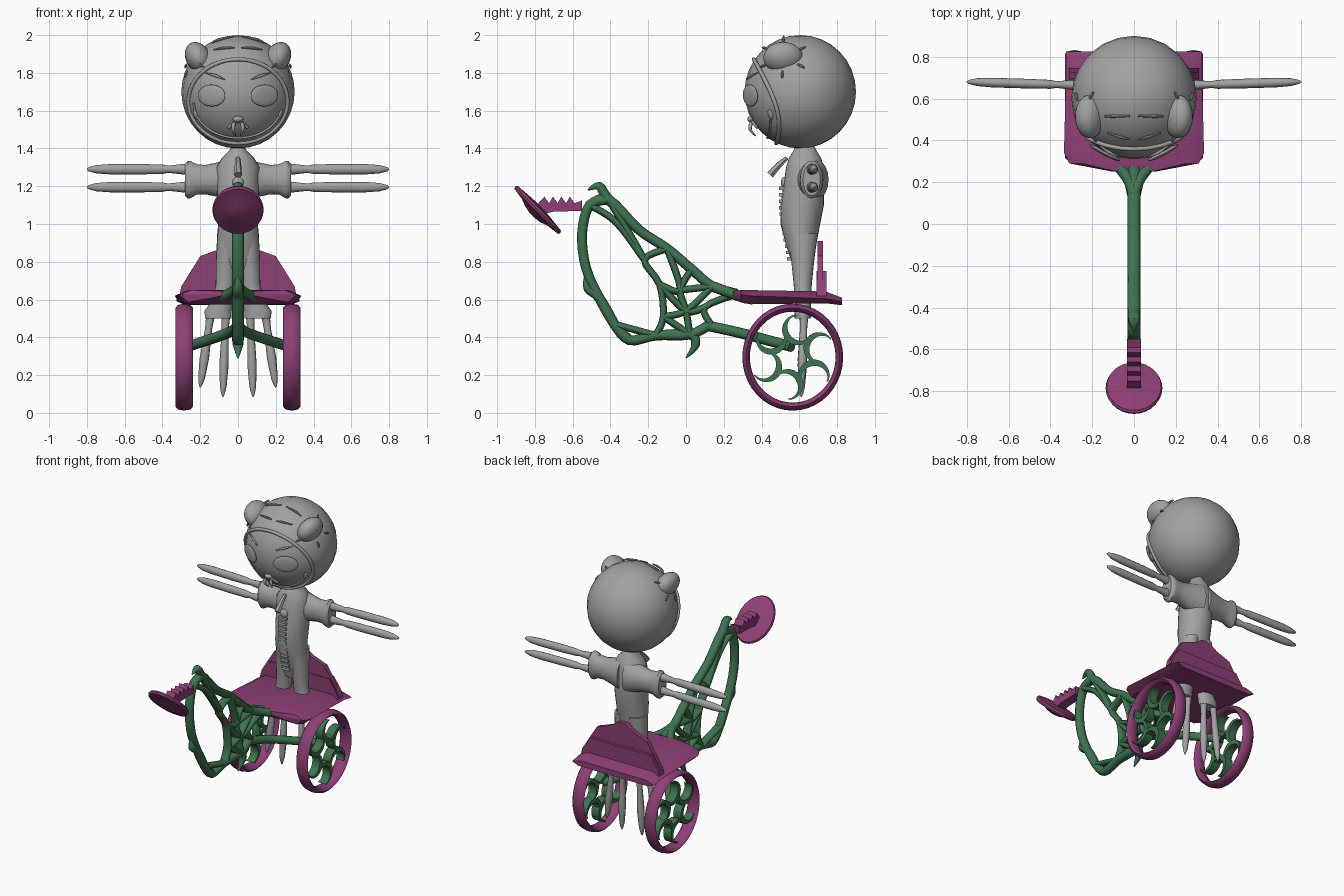
import bpy, bmesh, math
from math import sin, cos, pi
from mathutils import Vector, Matrix

cube = bpy.data.objects.get("Cube")
if cube:
    bpy.data.objects.remove(cube)


def material(name, rgb):
    m = bpy.data.materials.new(name)
    m.use_nodes = True
    m.diffuse_color = (*rgb, 1)
    m.node_tree.nodes["Principled BSDF"].inputs["Base Color"].default_value = (*rgb, 1)
    return m


GREY = material("stone grey", (0.36, 0.36, 0.36))
PURPLE = material("plum purple", (0.27, 0.05, 0.18))
GREEN = material("forest green", (0.05, 0.17, 0.08))
SIDES = ((1, "left"), (-1, "right"))


def finish(name, bm, mat, angle=40):
    bmesh.ops.recalc_face_normals(bm, faces=bm.faces)
    me = bpy.data.meshes.new(name)
    bm.to_mesh(me)
    bm.free()
    me.materials.append(mat)
    ob = bpy.data.objects.new(name, me)
    bpy.context.collection.objects.link(ob)
    bpy.ops.object.select_all(action="DESELECT")
    ob.select_set(True)
    bpy.context.view_layer.objects.active = ob
    bpy.ops.object.shade_smooth_by_angle(angle=math.radians(angle))
    return ob


def skin(name, rings, mat, closed=False, angle=40):
    """Bridge equal rings of points; cap the ends unless the rings loop."""
    bm = bmesh.new()
    verts = [[bm.verts.new(p) for p in ring] for ring in rings]
    n = len(verts[0])
    for a, b in zip(verts, verts[1:] + verts[:1] if closed else verts[1:]):
        for i in range(n):
            bm.faces.new((a[i], a[(i + 1) % n], b[(i + 1) % n], b[i]))
    if not closed:
        bm.faces.new(verts[0])
        bm.faces.new(verts[-1])
    return finish(name, bm, mat, angle)


def angles(n, start=0.0, turn=2 * pi):
    return [start + turn * i / n for i in range(n)]


def loft(name, sections, mat, axis="z", n=20):
    """Elliptical sections (t, centre a, centre b, radius a, radius b) along x or z."""
    rings = []
    for t, a, b, ra, rb in sections:
        pts = [(a + ra * cos(q), b + rb * sin(q)) for q in angles(n)]
        rings.append([(u, v, t) if axis == "z" else (t, u, v) for u, v in pts])
    return skin(name, rings, mat)


def prism(name, outline, lo, hi, mat, axis="x"):
    """Extrude a flat outline between lo and hi along x or y."""
    def put(t, p):
        return (t, *p) if axis == "x" else (p[0], t, p[1])
    return skin(name, [[put(t, p) for p in outline] for t in (lo, hi)], mat, angle=30)


def ellipsoid(name, centre, size, mat, rot=Matrix.Identity(4), seg=24):
    bm = bmesh.new()
    bmesh.ops.create_uvsphere(bm, u_segments=seg, v_segments=seg * 2 // 3, radius=1)
    bm.transform(Matrix.Translation(centre) @ rot @ Matrix.Diagonal((*size, 1)))
    return finish(name, bm, mat, 60)


def tube(name, pts, r, mat, taper=None, cyclic=False, n=10, smooth=4):
    """Round tube through points, smoothed with Catmull-Rom interpolation."""
    pts = [Vector(p) for p in pts]
    m = len(pts)
    rad = [r * k for k in (taper or [1] * m)]
    path = []
    for i in range(m if cyclic else m - 1):
        idx = [(i + k) % m if cyclic else min(max(i + k, 0), m - 1) for k in (-1, 0, 1, 2)]
        a, b, c, d = (pts[j] for j in idx)
        for s in range(smooth):
            t = s / smooth
            p = 0.5 * (2 * b + (c - a) * t + (2 * a - 5 * b + 4 * c - d) * t**2
                       + (3 * b - a - 3 * c + d) * t**3)
            path.append((p, rad[idx[1]] * (1 - t) + rad[idx[2]] * t))
    if not cyclic:
        path.append((pts[-1], rad[-1]))
    rings, k, ref = [], len(path), None
    for i, (p, w) in enumerate(path):
        j, l = ((i + 1) % k, (i - 1) % k) if cyclic else (min(i + 1, k - 1), max(i - 1, 0))
        d = (path[j][0] - path[l][0]).normalized()
        ref = ref or d.orthogonal()
        ref = (ref - d * ref.dot(d)).normalized()
        side = d.cross(ref)
        rings.append([p + w * (ref * cos(q) + side * sin(q)) for q in angles(n)])
    return skin(name, rings, mat, cyclic)


# Head
HEAD, R = Vector((0, 0.605, 1.7)), 0.3


def on_head(x, z):
    """Point on the front of the head, with its outward rotation."""
    dz = z - HEAD.z
    d = Vector((x, -math.sqrt(max(R * R - x * x - dz * dz, 0)), dz)).normalized()
    return HEAD + d * R, d.to_track_quat("Z", "Y").to_matrix().to_4x4()


def head_line(name, pts, r, **options):
    return tube(name, [on_head(x, z)[0] for x, z in pts], r, GREY, **options)


ellipsoid("head", HEAD, (R, 0.295, R), GREY)
head_line("hood_rim", [(0.262 * cos(a), 1.65 + 0.222 * sin(a)) for a in angles(32)], 0.011, cyclic=True, smooth=2)
head_line("chin_crease", [(0.235 * cos(a), 1.64 + 0.185 * sin(a)) for a in angles(13, pi, pi)], 0.006, smooth=2)
head_line("mouth", [(-0.05, 1.51), (0, 1.545), (0.05, 1.51)], 0.008)
ellipsoid("nose", on_head(0, 1.555)[0], (0.028, 0.018, 0.016), GREY, seg=12)
for s, side in SIDES:
    p, rot = on_head(s * 0.14, 1.68)
    ellipsoid(f"{side}_eye", p, (0.082, 0.058, 0.012), GREY, rot)
    p, rot = on_head(s * 0.225, 1.58)
    ellipsoid(f"{side}_cheek_mark", p, (0.016, 0.03, 0.008), GREY, rot, 12)
    head_line(f"{side}_brow", [(s * 0.07, 1.765), (s * 0.12, 1.785), (s * 0.17, 1.8)], 0.008, taper=(0.3, 1, 0.3))
    tube(f"{side}_fang", [(s * 0.022, 0.345, 1.535), (s * 0.025, 0.34, 1.5), (s * 0.012, 0.37, 1.465)],
         0.011, GREY, (1, 0.8, 0.2))
    # Ears with stitches around the base
    ear = Vector((s * 0.21, 0.515, 1.88))
    ellipsoid(f"{side}_ear", ear, (0.066, 0.105, 0.088), GREY, Matrix.Rotation(s * 0.5, 4, "Y"), 20)
    for i, a in enumerate(angles(6, 0.5)):
        ends = []
        for k in (0.8, 1, 1.2):
            y, z = ear.y - HEAD.y + 0.11 * k * cos(a), ear.z - HEAD.z + 0.09 * k * sin(a)
            x = math.sqrt(max(R * R - y * y - z * z, 0.0004))
            ends.append(HEAD + Vector((s * x, y, z)).normalized() * (R + 0.008))
        tube(f"{side}_ear_stitch_{i}", ends, 0.008, GREY, (0.5, 1, 0.5), n=8)

# Torso, from neck to hem: height, depth centre, half width, half depth
torso = ((1.43, 0.63, 0.03, 0.04), (1.39, 0.63, 0.045, 0.06), (1.35, 0.63, 0.085, 0.085), (1.3, 0.63, 0.115, 0.1),
         (1.1, 0.615, 0.108, 0.115), (1, 0.605, 0.106, 0.105), (0.88, 0.61, 0.112, 0.078), (0.74, 0.618, 0.1, 0.04))
loft("torso", [(z, 0, y, w, d) for z, y, w, d in torso], GREY, n=28)
tube("zip_pull", [(0, 0.535, 1.35), (0, 0.49, 1.31), (0, 0.445, 1.26)], 0.022, GREY, (0.5, 0.8, 1), n=6)
ellipsoid("collar_knot", (0, 0.52, 1.22), (0.03, 0.018, 0.03), GREY, seg=12)
for i in range(12):
    z = 1.18 - i * 0.034
    y = 0.505 + max(0, 1.05 - z) * 0.17
    prism(f"zip_tooth_{i}", [(u * 0.03, z + v * 0.018) for u, v in ((-1, 0), (1, 0), (1, 1), (-1, 1))],
          y - 0.012, y + 0.03, GREY, "y")

for s, side in SIDES:
    # Sleeve and long fingers
    sleeve = ((0.02, 0.09, 0.12), (0.1, 0.075, 0.093), (0.17, 0.06, 0.078), (0.22, 0.06, 0.08),
              (0.25, 0.062, 0.098), (0.265, 0.06, 0.1), (0.28, 0.045, 0.085))
    loft(f"{side}_sleeve", [(s * x, 0.665, 1.235, ry, rz) for x, ry, rz in sleeve], GREY, "x")
    finger = ((0.22, 0.03), (0.28, 0.029), (0.37, 0.019), (0.4, 0.025), (0.5, 0.027),
              (0.68, 0.027), (0.75, 0.022), (0.79, 0.011), (0.8, 0.003))
    for j, z in enumerate((1.29, 1.195)):
        loft(f"{side}_finger_{j}", [(s * x, 0.656 + x * 0.03, z, r * 0.85, r) for x, r in finger], GREY, "x", 12)
    # Leg, cuff and claws
    leg = ((0.95, 0.055, 0.055, 0.08), (0.8, 0.063, 0.054, 0.06), (0.68, 0.068, 0.05, 0.048),
           (0.6, 0.08, 0.055, 0.044), (0.54, 0.105, 0.072, 0.045), (0.5, 0.105, 0.07, 0.042))
    loft(f"{side}_leg", [(z, s * x, 0.618, w, d) for z, x, w, d in leg], GREY)
    for j, (top, tip, z) in enumerate(((0.145, 0.2, 0.135), (0.065, 0.08, 0.085))):
        start, end = Vector((s * top, 0.625, 0.52)), Vector((s * tip, 0.61, z))
        tube(f"{side}_claw_{j}", [start.lerp(end, t) for t in (0, 0.2, 0.6, 0.88, 1)],
             0.025, GREY, (1, 0.75, 1, 0.7, 0.1))

# Seat: depth, half width, top, widest and bottom heights
rings = []
for y, w, top, mid, low in ((0.25, 0.1, 0.645, 0.635, 0.62), (0.29, 0.31, 0.65, 0.625, 0.585),
                            (0.34, 0.335, 0.65, 0.62, 0.575), (0.74, 0.325, 0.643, 0.605, 0.58),
                            (0.825, 0.325, 0.61, 0.59, 0.57)):
    rings.append([(w * k, y, z) for k, z in ((-0.8, top), (0.8, top), (1, mid), (0.85, low), (-0.85, low), (-1, mid))])
skin("seat", rings, PURPLE, angle=30)


def panel(name, half, lo, hi):
    prism(name, half + [(-x, z) for x, z in reversed(half)], lo, hi, PURPLE, "y")


panel("backrest", [(0.31, 0.62), (0.3, 0.67), (0.2, 0.83), (0.09, 0.87), (0.03, 0.91)], 0.695, 0.725)
panel("backrest_step", [(0.31, 0.62), (0.3, 0.66), (0.24, 0.75)], 0.69, 0.745)

# Wheels with crescent spokes, and the forks that carry them
WY, WZ = 0.565, 0.295
crescent = [(0.082 * cos(q), 0.082 * sin(q)) for q in angles(17, -2.1, 4.4)]
crescent += [(0.062 * cos(q) - 0.014, 0.07 * sin(q)) for q in reversed(angles(17, -2.1, 4.4))]
for s, side in SIDES:
    section = [(0.285 + 0.046 * cos(q), 0.247 + 0.02 * sin(q)) for q in angles(8)]
    skin(f"{side}_wheel", [[(s * x, WY + r * cos(a), WZ + r * 1.06 * sin(a)) for x, r in section]
                           for a in angles(40)], PURPLE, True, 50)
    for k, a in enumerate(angles(6, 0.35)):
        place = Matrix.Translation((WY + 0.147 * cos(a), WZ + 0.147 * sin(a), 0)) @ Matrix.Rotation(a + pi - 0.75, 4, "Z")
        shape = [(place @ Vector((u, v, 0))).xy for u, v in crescent]
        prism(f"{side}_crescent_spoke_{k}", shape, s * 0.255, s * 0.315, GREEN)
    tube(f"{side}_seat_fork", [(0, 0.14, 0.67), (s * 0.03, 0.22, 0.64), (s * 0.11, 0.32, 0.605)], 0.028, GREEN)
    tube(f"{side}_axle_fork", [(0, 0.12, 0.46), (s * 0.06, 0.3, 0.42), (s * 0.27, 0.56, 0.35)], 0.028, GREEN)

# Frame: flat web of struts between named joints (depth, height)
joints = dict(
    grip=(-0.51, 1.1), crown=(-0.41, 1.13), bow=(-0.25, 0.97), mid=(-0.1, 0.87), spine=(0.03, 0.76), tail=(0.27, 0.63),
    neck=(-0.55, 0.95), throat=(-0.53, 0.77), elbow=(-0.46, 0.61), shin=(-0.38, 0.47), toe=(-0.3, 0.385),
    heel=(-0.16, 0.41), sole=(0.02, 0.415), ankle=(0.13, 0.47), brace=(-0.37, 1.01), bend=(-0.3, 0.95),
    arch=(-0.22, 0.81), rib=(-0.14, 0.68), waist=(-0.12, 0.51), core=(-0.03, 0.65), keel=(0, 0.54),
    hip=(0.1, 0.56), yoke=(0.14, 0.67), hook=(-0.46, 1.2), hook_tip=(-0.52, 1.18),
    spur=(-0.52, 0.66), spur_tip=(-0.535, 0.73), spike=(0.05, 0.36), spike_tip=(0, 0.29))
THICK, THIN = 0.027, 0.019


def strut(name, route, r, taper=None):
    ob = tube("frame_" + name, [(0, *joints[j]) for j in route.split()], r, GREEN, taper)
    ob.scale.x = 0.031 / r


strut("top_tube", "grip crown bow mid spine yoke tail", THICK)
strut("front_tube", "crown grip neck throat elbow shin toe", THICK)
strut("lower_tube", "shin toe heel sole ankle", THICK)
strut("rear_web", "mid arch rib waist heel", THIN)
strut("middle_web", "spine core keel sole", THIN)
strut("front_web", "tail hip ankle", THIN)
for i, route in enumerate(("grip brace arch", "crown bend arch", "mid core rib", "rib keel hip",
                           "waist keel yoke", "core yoke", "waist sole", "shin heel")):
    strut(f"brace_{i}", route, THIN)
for name, route in (("hook", "bow crown hook hook_tip"), ("spur", "shin elbow spur spur_tip"),
                    ("spike", "heel sole spike spike_tip")):
    strut(name, route, THICK, (1, 1, 0.9, 0.1))

# Handle with teeth and a tilted dish
teeth = [(-0.55, 1.07), (-0.55, 1.125)]
for i in range(4):
    y = -0.59 - i * 0.045
    teeth += [(y, 1.11), (y - 0.025, 1.145)]
prism("handle", teeth + [(-0.8, 1.09), (-0.78, 1.05), (-0.7, 1.065)], -0.034, 0.034, PURPLE)
tilt = Matrix.Translation((0, -0.785, 1.075)) @ Matrix.Rotation(math.radians(-46), 4, "X")
profile = ((0.03, 0.024), (0.165, 0.012), (0.172, 0), (0.165, -0.012), (0.1, -0.02), (0.06, -0.035), (0.02, -0.042))
skin("dish", [[tilt @ Vector((0.79 * r * cos(a), r * sin(a), h)) for a in angles(28)] for r, h in profile], PURPLE)
